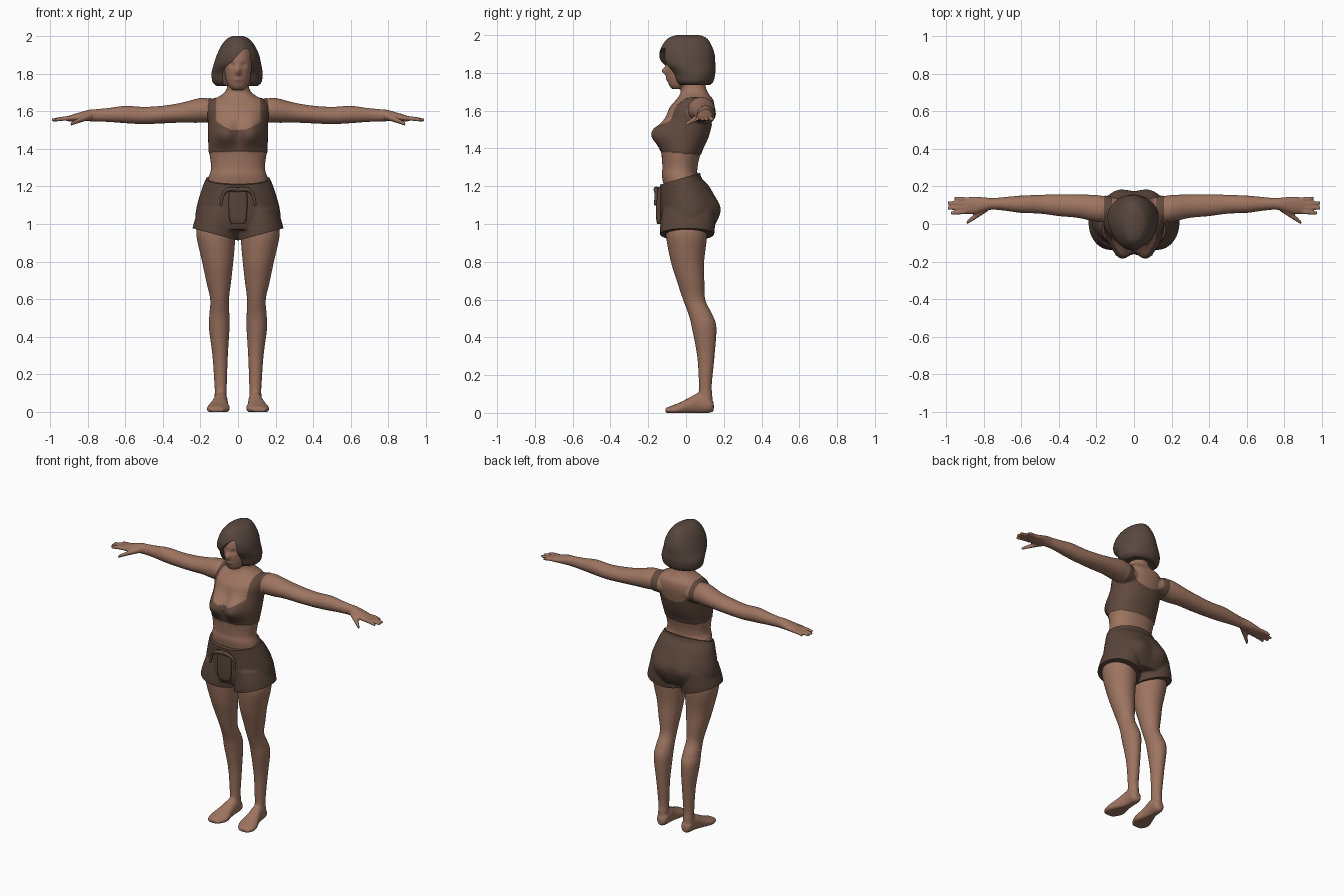
import bpy, bmesh
from math import cos, sin, pi, exp, copysign
from mathutils import Vector

if "Cube" in bpy.data.objects:
    bpy.data.objects.remove(bpy.data.objects["Cube"])


def material(name, rgb):
    m = bpy.data.materials.new(name)
    m.use_nodes = True
    m.diffuse_color = (*rgb, 1)
    m.node_tree.nodes["Principled BSDF"].inputs["Base Color"].default_value = (*rgb, 1)
    return m


SKIN = material("warm skin", (0.34, 0.175, 0.118))
TOP = material("brown top cloth", (0.12, 0.068, 0.048))
SHORTS = material("dark brown shorts cloth", (0.098, 0.058, 0.042))
HAIR = material("dark brown hair", (0.1, 0.065, 0.05))


def spline(rows, steps=8):
    """Smooth Catmull-Rom run through rows of numbers."""
    rows = [Vector(r) for r in rows]
    out = []
    for i in range(len(rows) - 1):
        p0, p1 = rows[max(i - 1, 0)], rows[i]
        p2, p3 = rows[i + 1], rows[min(i + 2, len(rows) - 1)]
        for s in range(steps):
            t = s / steps
            out.append(0.5 * (2 * p1 + (p2 - p0) * t + (2 * p0 - 5 * p1 + 4 * p2 - p3) * t * t
                              + (3 * p1 - 3 * p2 + p3 - p0) * t ** 3))
    return out + [rows[-1]]


def loft(bm, rings, axis="z", side=1, n=48, power=2.0):
    """Oval rings: position along the axis, two centre values, two radii."""
    loops = []
    for p, a, b, ra, rb in spline(rings):
        loop = []
        for k in range(n):
            c, s = cos(2 * pi * k / n), sin(2 * pi * k / n)
            u = a + max(ra, .003) * copysign(abs(c) ** (2 / power), c)
            v = b + max(rb, .003) * copysign(abs(s) ** (2 / power), s)
            co = {"x": (p, u, v), "y": (u, p, v), "z": (u, v, p)}[axis]
            loop.append(bm.verts.new((co[0] * side, co[1], max(co[2], 0))))
        loops.append(loop)
    for l0, l1 in zip(loops, loops[1:]):
        for k in range(n):
            bm.faces.new((l0[k], l0[k - 1], l1[k - 1], l1[k]))
    bm.faces.new(loops[0])
    bm.faces.new(loops[-1])


def bump(bm, x, z, sx, sz, amount, side=-1):
    """Swell the front (side -1) or back (side 1) in a soft mirrored mound."""
    for v in bm.verts:
        w = min(max(side * v.co.y / .08, 0), 1)
        v.co.y += side * amount * w * exp(-((abs(v.co.x) - x) / sx) ** 2 - ((v.co.z - z) / sz) ** 2)


def make(name, bm, mats):
    bmesh.ops.recalc_face_normals(bm, faces=bm.faces)
    me = bpy.data.meshes.new(name)
    bm.to_mesh(me)
    bm.free()
    ob = bpy.data.objects.new(name, me)
    bpy.context.collection.objects.link(ob)
    for m in mats:
        me.materials.append(m)
    return ob


def bake(ob, mats):
    dg = bpy.context.evaluated_depsgraph_get()
    me = bpy.data.meshes.new_from_object(ob.evaluated_get(dg))
    ob.modifiers.clear()
    ob.data = me
    me.materials.clear()
    for m in mats:
        me.materials.append(m)
    for p in me.polygons:
        p.material_index = 0


def fuse(ob, mats, voxel=.006, rounds=4):
    """Weld overlapping volumes into one smooth skin."""
    r = ob.modifiers.new("weld", "REMESH")
    r.mode, r.voxel_size = "VOXEL", voxel
    s = ob.modifiers.new("soften", "SMOOTH")
    s.factor, s.iterations = .5, rounds
    bake(ob, mats)


def smooth(ob, degrees=40):
    bpy.ops.object.select_all(action="DESELECT")
    ob.select_set(True)
    bpy.context.view_layer.objects.active = ob
    bpy.ops.object.shade_smooth_by_angle(angle=degrees * pi / 180)


# Torso and neck
bm = bmesh.new()
loft(bm, [(.97, 0, .02, .16, .09), (1.05, 0, .03, .19, .11), (1.15, 0, .01, .18, .115),
          (1.25, 0, -.03, .155, .097), (1.3, 0, -.032, .143, .093), (1.38, 0, -.025, .152, .105),
          (1.46, 0, -.01, .155, .125), (1.54, 0, .015, .156, .122), (1.61, 0, .03, .16, .12),
          (1.655, 0, .045, .14, .1), (1.685, 0, .045, .09, .078), (1.72, 0, .04, .06, .066),
          (1.8, 0, .03, .056, .06)], n=64, power=2.2)
bump(bm, .07, 1.485, .06, .065, .06)

# Head with nose, lips and eye sockets
loft(bm, [(1.715, 0, -.045, .03, .03), (1.735, 0, -.035, .05, .055), (1.77, 0, -.015, .066, .085),
          (1.81, 0, 0, .074, .105), (1.86, 0, .005, .078, .11), (1.91, 0, .01, .075, .105),
          (1.95, 0, .01, .055, .08), (1.965, 0, .01, .03, .045)], n=64)
bump(bm, 0, 1.81, .013, .02, .026)
bump(bm, 0, 1.768, .022, .009, .008)
bump(bm, .03, 1.845, .015, .013, -.012)

for side in (1, -1):
    # Arm and palm
    loft(bm, [(.08, .075, 1.59, .06, .055), (.17, .08, 1.605, .07, .065), (.22, .085, 1.602, .07, .064),
              (.3, .095, 1.592, .062, .053), (.4, .1, 1.582, .058, .047), (.5, .105, 1.577, .05, .046),
              (.6, .105, 1.582, .046, .046), (.68, .107, 1.58, .037, .038), (.75, .107, 1.578, .031, .033),
              (.79, .105, 1.577, .036, .031), (.84, .1, 1.57, .045, .024), (.89, .098, 1.562, .045, .017),
              (.91, .098, 1.56, .038, .012)], "x", side)
    # Fingers and thumb
    for root, tip, reach in ((.13, .137, .955), (.109, .112, .99), (.088, .085, .99), (.067, .057, .975)):
        loft(bm, [(.87, root, 1.563, .012, .012), (.93, (root + tip) / 2, 1.56, .012, .012),
                  (reach, tip, 1.552, .009, .009)], "x", side, 16)
    loft(bm, [(.78, .085, 1.574, .02, .018), (.84, .045, 1.553, .018, .015),
              (.89, .006, 1.531, .01, .01)], "x", side, 16)
    # Leg
    loft(bm, [(.04, .094, .105, .033, .036), (.1, .092, .103, .032, .036), (.15, .0925, .1025, .033, .034),
              (.3, .095, .105, .041, .046), (.45, .1, .096, .055, .065), (.52, .099, .077, .053, .063),
              (.6, .098, .043, .05, .059), (.7, .103, .024, .067, .073), (.8, .108, .008, .083, .088),
              (.93, .117, .003, .103, .108), (1, .115, .005, .1, .105)], "z", side)
    # Foot
    loft(bm, [(.147, .09, .032, .018, .022), (.125, .09, .042, .035, .042), (.07, .092, .05, .038, .056),
              (.02, .098, .036, .046, .046), (-.04, .104, .02, .061, .032), (-.08, .11, .015, .053, .022),
              (-.108, .112, .013, .035, .013)], "y", side)
body = make("body", bm, [SKIN])
fuse(body, [SKIN, TOP])


# Cropped top, marked on the body by its hem, neckline, straps and armholes
def in_top(c):
    x = abs(c.x)
    neckline = (1.495 if c.y < .05 else 1.53) + 4 * x * x
    if c.z < 1.372 - .1 * c.y or c.z > 1.7:
        return False
    if c.z > 1.5:
        return x < .16 and (x > .116 or c.z < neckline)
    return x < .2


bm = bmesh.new()
bm.from_mesh(body.data)
for f in bm.faces:
    f.material_index = int(in_top(f.calc_center_median()))
bm.normal_update()
raised = [(v, v.normal.copy()) for v in bm.verts if all(f.material_index for f in v.link_faces)]
for v, normal in raised:
    v.co += normal * .004
bm.to_mesh(body.data)
bm.free()
smooth(body, 70)

# Shorts: hips and two wide legs, trimmed at waistband and hems
bm = bmesh.new()
loft(bm, [(.97, 0, .01, .2, .13), (1.03, 0, .015, .225, .15), (1.1, 0, .015, .218, .153),
          (1.2, 0, -.008, .188, .13), (1.25, 0, -.028, .168, .107), (1.32, 0, -.03, .162, .106)], n=64)
bump(bm, .09, 1.08, .065, .08, .022, 1)
for side in (1, -1):
    loft(bm, [(.86, .122, .003, .122, .132), (.97, .122, .007, .121, .145),
              (1.08, .11, .015, .1, .14)], "z", side)
shorts = make("shorts", bm, [SHORTS])
fuse(shorts, [SHORTS], .007)
bm = bmesh.new()
bm.from_mesh(shorts.data)
for point, normal in (((0, -.03, 1.24), (0, -.3, 1)), ((0, 0, .912), (.27, 0, -1)), ((0, 0, .912), (-.27, 0, -1))):
    bmesh.ops.bisect_plane(bm, geom=bm.verts[:] + bm.edges[:] + bm.faces[:], plane_co=point,
                           plane_no=Vector(normal).normalized(), clear_outer=True)
    bmesh.ops.holes_fill(bm, edges=[e for e in bm.edges if e.is_boundary], sides=0)
bm.to_mesh(shorts.data)
bm.free()
smooth(shorts)

# Front flap and bow on the waistband
bm = bmesh.new()
loft(bm, [(1, 0, -.14, .035, .012), (1.03, 0, -.143, .046, .015), (1.12, 0, -.143, .05, .016),
          (1.18, 0, -.137, .045, .018), (1.195, 0, -.133, .03, .012)], power=3)
smooth(make("shorts_flap", bm, [SHORTS]))
for side, label in ((1, "left"), (-1, "right")):
    cu = bpy.data.curves.new("bow_" + label, "CURVE")
    cu.dimensions, cu.bevel_depth, cu.use_fill_caps = "3D", .013, True
    sp = cu.splines.new("POLY")
    path = spline([(0, -.145, 1.18), (.045, -.16, 1.185), (.078, -.158, 1.16), (.092, -.162, 1.1)], 6)
    sp.points.add(len(path) - 1)
    for i, (pt, co) in enumerate(zip(sp.points, path)):
        pt.co = (co.x * side, co.y, co.z, 1)
        pt.radius = 1.1 - .6 * i / len(path)
    sp.use_smooth = True
    cu.materials.append(SHORTS)
    bpy.context.collection.objects.link(bpy.data.objects.new("bow_" + label, cu))

# Bobbed hair
bm = bmesh.new()
loft(bm, [(1.735, -.005, .04, .11, .085), (1.755, -.005, .04, .13, .105), (1.8, -.005, .036, .136, .119),
          (1.85, -.003, .012, .126, .143), (1.9, 0, .005, .112, .146), (1.95, 0, .005, .088, .128),
          (1.985, 0, .008, .058, .1), (2, 0, .01, .025, .06)], n=96)
hair = make("hair", bm, [HAIR])

# Face opening under a swept fringe
bm = bmesh.new()
outline = spline([(-.07, 1.68), (-.082, 1.79), (-.068, 1.83), (-.03, 1.865), (.005, 1.905), (.04, 1.932),
                  (.06, 1.92), (.07, 1.85), (.066, 1.77), (.07, 1.68)], 5)
face = bm.faces.new([bm.verts.new((p.x, -.3, p.y)) for p in outline])
ext = bmesh.ops.extrude_face_region(bm, geom=[face])
for v in ext["geom"]:
    if isinstance(v, bmesh.types.BMVert):
        v.co.y = -.035
if not face.is_valid or all(len(e.link_faces) == 2 for e in bm.edges) is False:
    bmesh.ops.holes_fill(bm, edges=[e for e in bm.edges if e.is_boundary], sides=0)
cutter = make("face_opening", bm, [HAIR])
cutter.hide_render = True
cut = hair.modifiers.new("opening", "BOOLEAN")
cut.operation, cut.solver, cut.object = "DIFFERENCE", "EXACT", cutter
bake(hair, [HAIR])
bpy.data.objects.remove(cutter)
smooth(hair)
